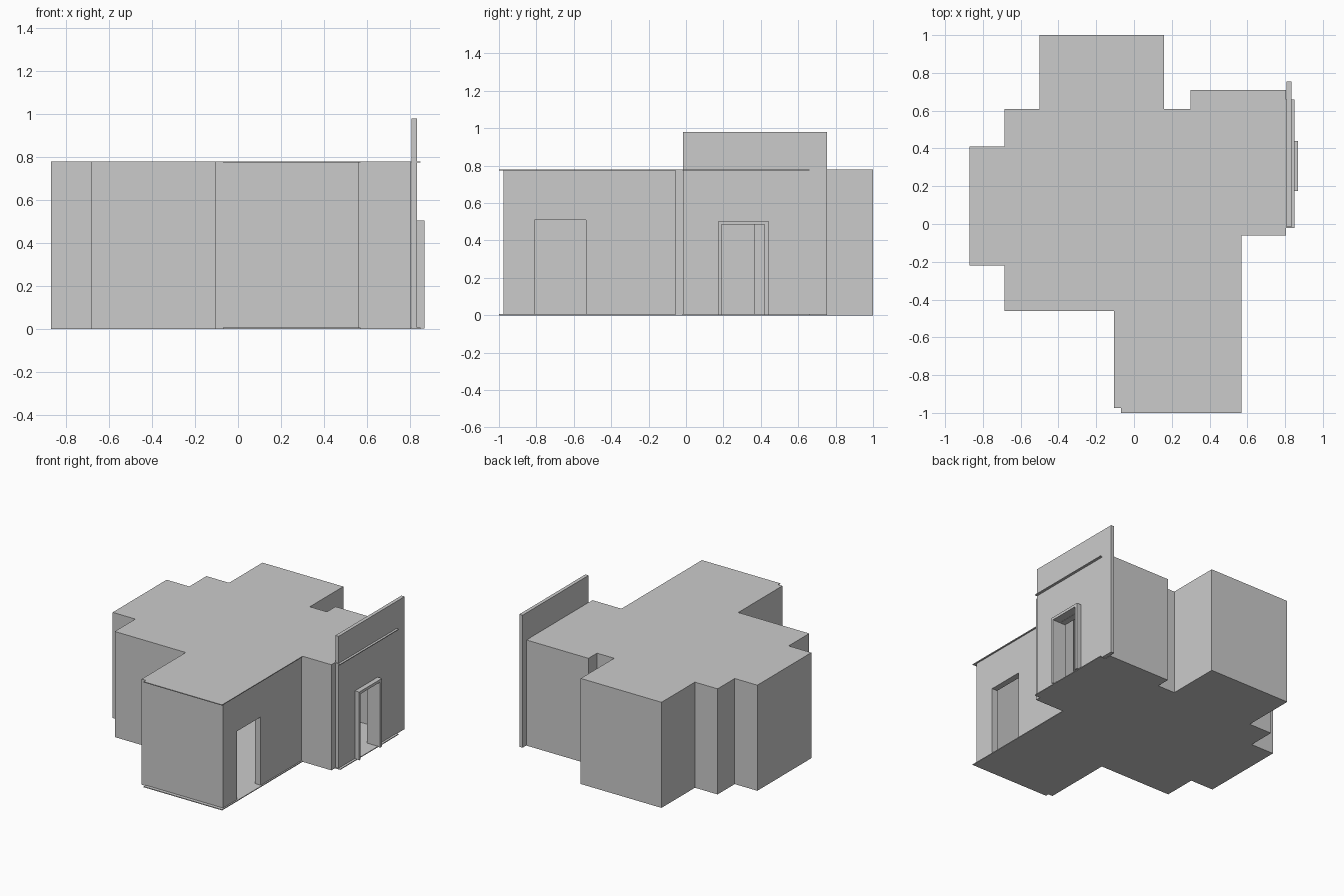
import bpy
import bmesh

cube = bpy.data.objects.get("Cube")
if cube:
    bpy.data.objects.remove(cube, do_unlink=True)

# One plain grey for the whole building
GREY = (0.6, 0.6, 0.6, 1)
plaster = bpy.data.materials.new("plaster_grey")
plaster.use_nodes = True
plaster.diffuse_color = GREY
plaster.node_tree.nodes["Principled BSDF"].inputs["Base Color"].default_value = GREY

HEIGHT, WALL, SLAB = 0.78, 0.045, 0.006


def prism(name, outline, z0, z1):
    """Extrude a counter-clockwise plan outline from z0 to z1."""
    bm = bmesh.new()
    face = bm.faces.new([bm.verts.new((x, y, z0)) for x, y in outline])
    top = bmesh.ops.extrude_face_region(bm, geom=[face])["geom"]
    verts = [v for v in top if isinstance(v, bmesh.types.BMVert)]
    bmesh.ops.translate(bm, verts=verts, vec=(0, 0, z1 - z0))
    bmesh.ops.recalc_face_normals(bm, faces=bm.faces)
    mesh = bpy.data.meshes.new(name)
    bm.to_mesh(mesh)
    bm.free()
    mesh.materials.append(plaster)
    obj = bpy.data.objects.new(name, mesh)
    bpy.context.collection.objects.link(obj)
    return obj


def box(name, x0, x1, y0, y1, z0, z1):
    return prism(name, [(x0, y0), (x1, y0), (x1, y1), (x0, y1)], z0, z1)


def cut(target, cutter):
    cutter.hide_render = True
    cutter.hide_viewport = True
    cutter.display_type = 'WIRE'
    mod = target.modifiers.new("opening", 'BOOLEAN')
    mod.operation = 'DIFFERENCE'
    mod.solver = 'EXACT'
    mod.object = cutter


def inset(outline, d):
    """Offset a right-angled counter-clockwise outline inward by d."""
    result = []
    n = len(outline)
    for i, (x, y) in enumerate(outline):
        px, py = outline[i - 1]
        qx, qy = outline[(i + 1) % n]
        dx = dy = 0
        for ex, ey in ((x - px, y - py), (qx - x, qy - y)):
            if abs(ex) > abs(ey):
                dy = d if ex > 0 else -d
            else:
                dx = -d if ey > 0 else d
        result.append((x + dx, y + dy))
    return result


# Plan of the outer walls, split so the slabs can reuse the back part
back = [(0.805, 0.71), (0.30, 0.71), (0.30, 0.61), (0.16, 0.61),
        (0.16, 1.0), (-0.50, 1.0), (-0.50, 0.61), (-0.685, 0.61),
        (-0.685, 0.41), (-0.87, 0.41), (-0.87, -0.22), (-0.685, -0.22),
        (-0.685, -0.46), (-0.105, -0.46), (-0.105, -0.975)]
front = [(0.56, -0.975), (0.56, -0.06), (0.805, -0.06)]
plan = back + front

# Hollow outer walls with two door openings
walls = prism("outer_walls", plan, SLAB, HEIGHT - SLAB)
cut(walls, prism("room_cutter", inset(plan, WALL), -0.1, HEIGHT + 0.1))
cut(walls, box("side_door_cutter", 0.45, 0.62, -0.81, -0.535, -0.1, 0.51))
entrance = box("entrance_cutter", 0.70, 0.95, 0.19, 0.42, -0.1, 0.485)
cut(walls, entrance)

# Floor and roof slabs, with slim overhangs at the front and entrance side
slab_plan = back + [(-0.07, -0.975), (-0.07, -1.0), (0.57, -1.0),
                    (0.57, -0.06), (0.805, -0.06), (0.805, -0.02),
                    (0.85, -0.02), (0.85, 0.66), (0.805, 0.66)]
prism("floor_slab", slab_plan, 0, SLAB)
prism("roof_slab", slab_plan, HEIGHT - SLAB, HEIGHT)

# Tall entrance panel and raised door surround
panel = box("entrance_panel", 0.807, 0.833, -0.015, 0.755, 0.001, 0.98)
cut(panel, entrance)
surround = box("door_surround", 0.833, 0.868, 0.175, 0.44, 0.001, 0.505)
cut(surround, entrance)
